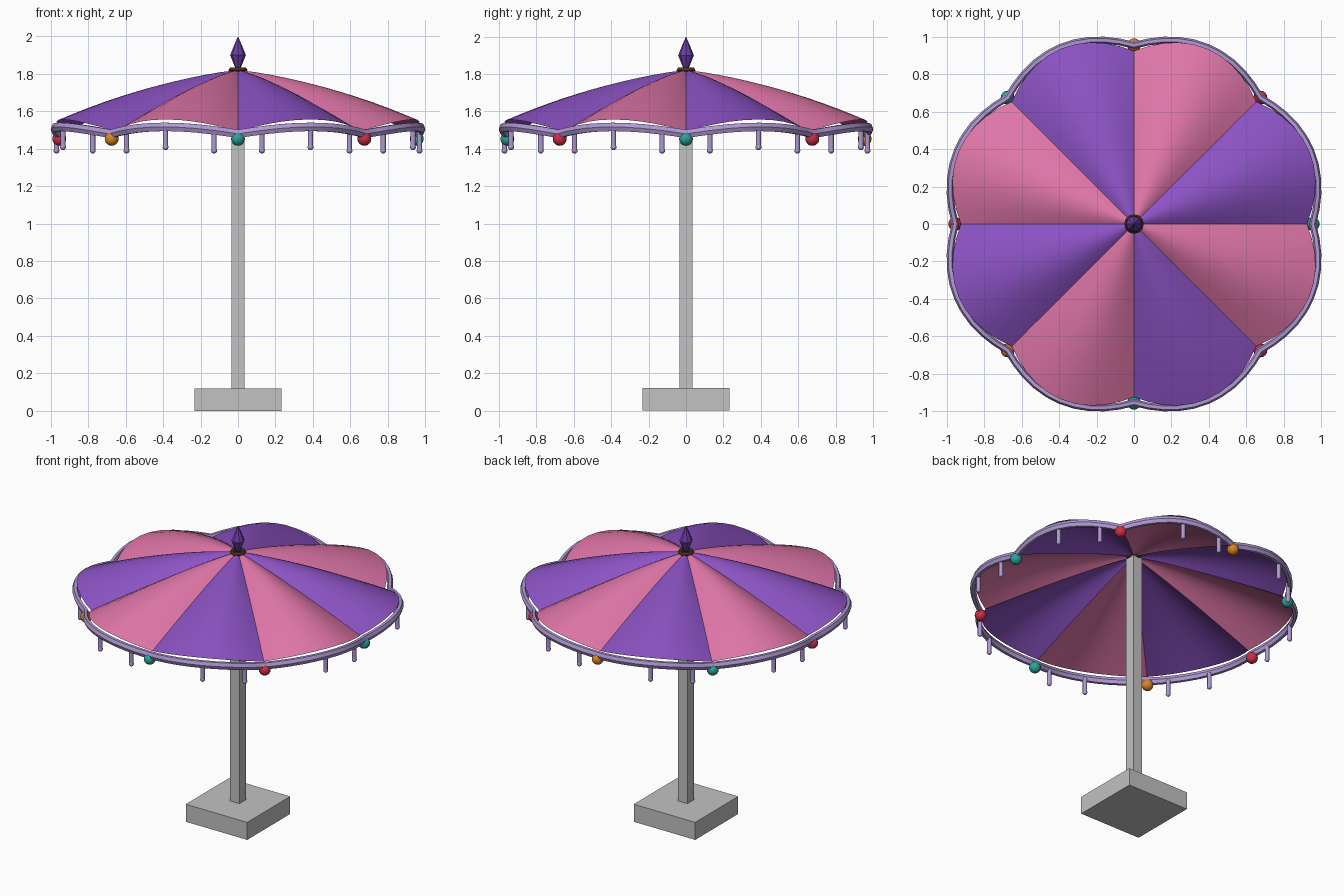
import bpy, bmesh, math
from math import sin, cos, pi, radians

if "Cube" in bpy.data.objects:
    bpy.data.objects.remove(bpy.data.objects["Cube"])


def material(name, *rgb):
    m = bpy.data.materials.new(name)
    m.use_nodes = True
    m.diffuse_color = (*rgb, 1)
    m.node_tree.nodes["Principled BSDF"].inputs["Base Color"].default_value = (*rgb, 1)
    return m


PURPLE = material("purple cloth", .26, .085, .55)
PINK = material("pink cloth", .74, .18, .39)
LAVENDER = material("lavender trim", .44, .32, .66)
GREY = material("grey stand", .54, .54, .54)
VIOLET = material("violet finial", .15, .05, .38)
BROWN = material("brown collar", .07, .03, .02)
TEAL = material("teal bead", .025, .37, .32)
RED = material("red bead", .6, .03, .06)
ORANGE = material("orange bead", .7, .23, .02)


def scallop(a):
    """0 at the eight seams, 1 in the middle of each panel."""
    return abs(sin(4 * a))


def finish(ob, name, *mats, smooth=None):
    ob.name = ob.data.name = name
    for m in mats:
        ob.data.materials.append(m)
    if smooth:
        bpy.ops.object.select_all(action='DESELECT')
        ob.select_set(True)
        bpy.context.view_layer.objects.active = ob
        bpy.ops.object.shade_smooth_by_angle(angle=radians(smooth))
    return ob


def add_grid(bm, point, us, vs, mat=0):
    """Quad surface over two parameter lists."""
    rows = [[bm.verts.new(point(u, v)) for v in vs] for u in us]
    for a, b in zip(rows, rows[1:]):
        for i in range(len(vs) - 1):
            bm.faces.new((a[i], b[i], b[i + 1], a[i + 1])).material_index = mat


def to_object(bm, name):
    me = bpy.data.meshes.new(name)
    bm.to_mesh(me)
    bm.free()
    ob = bpy.data.objects.new(name, me)
    bpy.context.collection.objects.link(ob)
    return ob


def polar(r, a, z):
    return (r * cos(a), r * sin(a), z)


# Canopy: eight billowed panels in alternating colours
def cloth(t, a):
    s = scallop(a)
    z = 1.82 - .325 * t ** 1.15 + .065 * s * sin(.6 * pi * t)
    return polar(t * (.925 + .09 * s), a, z)


bm = bmesh.new()
for k in range(8):
    angles = [(k + i / 10) * pi / 4 for i in range(11)]
    add_grid(bm, cloth, [.02 + .98 * i / 12 for i in range(13)], angles, k % 2)
finish(to_object(bm, "canopy"), "canopy", PURPLE, PINK, smooth=40)


# Trim: rounded band following the scalloped rim
def rim(a):
    return .955 + .067 * scallop(a), 1.48 + .037 * scallop(a)


def band(a, v):
    r, z = rim(a)
    return polar(r + .019 * cos(v), a, z + .026 * sin(v))


bm = bmesh.new()
add_grid(bm, band, [2 * pi * i / 80 for i in range(81)],
         [2 * pi * i / 6 for i in range(7)])
bmesh.ops.remove_doubles(bm, verts=bm.verts, dist=.0001)
finish(to_object(bm, "rim_trim"), "rim_trim", LAVENDER, smooth=35)

# Beads under the seams, and two tassels per panel
for k in range(8):
    seam = k * pi / 4
    bpy.ops.mesh.primitive_uv_sphere_add(segments=16, ring_count=10, radius=.037,
                                         location=polar(.955, seam, 1.453))
    finish(bpy.context.object, f"bead_{k + 1}", (TEAL, RED, ORANGE)[k % 3], smooth=60)
    for j, offset in enumerate((7.5, 22.5)):
        a = seam - radians(offset)
        r, z = rim(a)
        bpy.ops.mesh.primitive_cylinder_add(vertices=8, radius=.014, depth=.1,
                                            location=polar(r - .01, a, z - .06))
        tassel = bpy.context.object
        finish(tassel, f"tassel_{k + 1}_{j + 1}", LAVENDER, smooth=50)
        bpy.ops.mesh.primitive_uv_sphere_add(segments=8, ring_count=6, radius=.016,
                                             location=polar(r - .01, a, z - .108))
        finish(bpy.context.object, f"tassel_tip_{k + 1}_{j + 1}", LAVENDER, smooth=60)

# Square pole and base block
for name, width, low, high in (("pole", .07, .1, 1.81), ("base", .465, 0, .12)):
    bpy.ops.mesh.primitive_cube_add(size=1, location=(0, 0, (low + high) / 2))
    block = bpy.context.object
    for v in block.data.vertices:
        v.co.x *= width
        v.co.y *= width
        v.co.z *= high - low
    finish(block, name, GREY)

# Collar ring and pointed finial on top
bpy.ops.mesh.primitive_torus_add(major_segments=12, minor_segments=6, major_radius=.035,
                                 minor_radius=.016, location=(0, 0, 1.82))
finish(bpy.context.object, "collar", BROWN)

profile = [(.004, 1.81), (.016, 1.835), (.042, 1.9), (.022, 1.95), (.0005, 2)]
bm = bmesh.new()
add_grid(bm, lambda a, i: polar(profile[i][0], a, profile[i][1]),
         [2 * pi * i / 8 for i in range(9)], range(len(profile)))
bmesh.ops.remove_doubles(bm, verts=bm.verts, dist=.0001)
finish(to_object(bm, "finial"), "finial", VIOLET)
